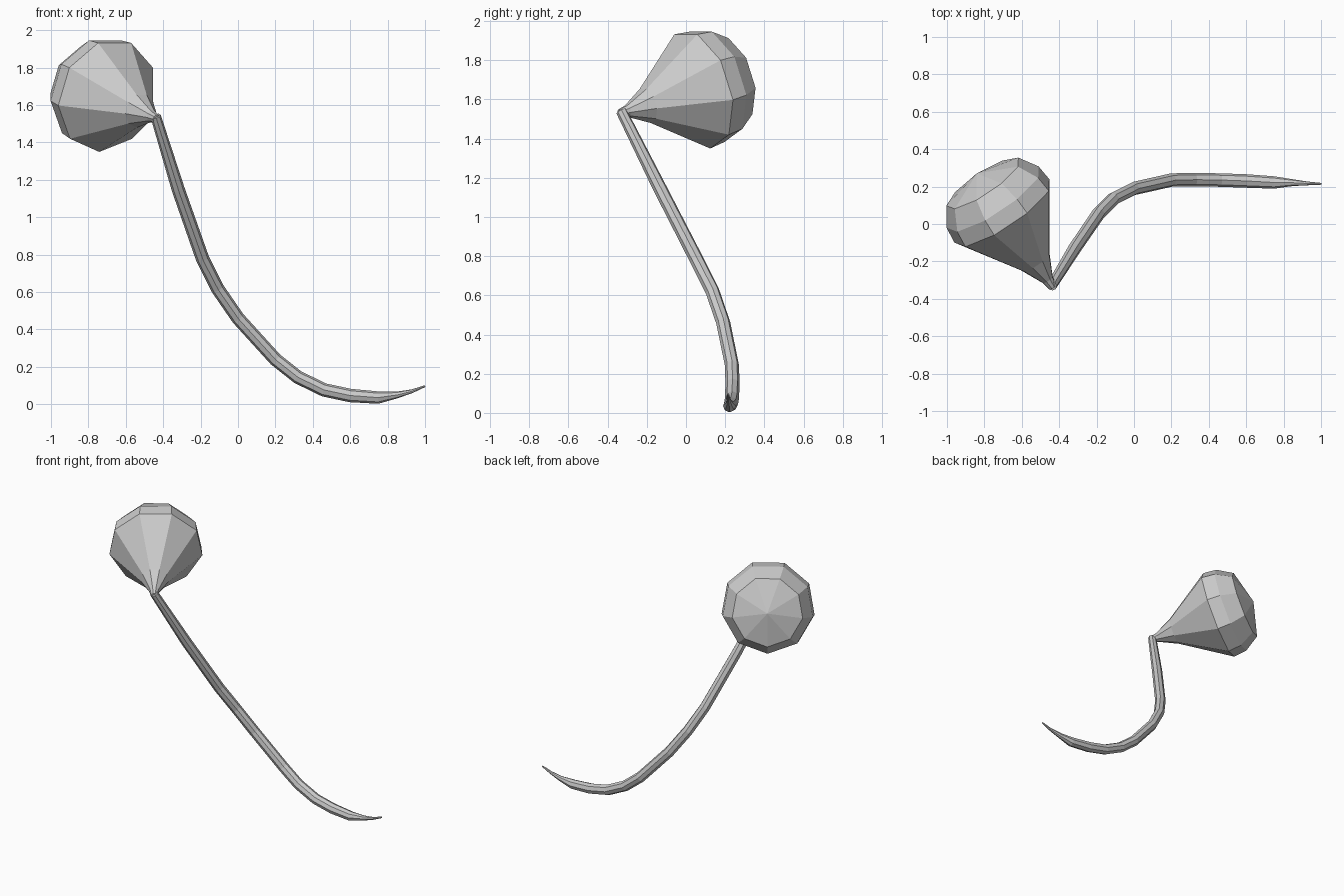
import bpy, bmesh
from math import sin, cos, tau
from mathutils import Vector

if "Cube" in bpy.data.objects:
    bpy.data.objects.remove(bpy.data.objects["Cube"])


def sweep(name, centres, radii, sides, ref):
    """Faceted tube through centres; vertex 0 of every ring points along ref."""
    pts = [Vector(p) for p in centres]
    bm = bmesh.new()
    rings = []
    for i, (p, r) in enumerate(zip(pts, radii)):
        a, b = pts[max(i - 1, 0)], pts[min(i + 1, len(pts) - 1)]
        t = (b - a).normalized()
        u = (ref - t * ref.dot(t)).normalized()
        v = t.cross(u)
        rings.append([bm.verts.new(p + r * (u * cos(tau * k / sides) + v * sin(tau * k / sides)))
                      for k in range(sides)])
    for lo, hi in zip(rings, rings[1:]):
        for k in range(sides):
            n = (k + 1) % sides
            bm.faces.new((lo[k], lo[n], hi[n], hi[k]))
    bm.faces.new(rings[0][::-1])
    bm.faces.new(rings[-1])
    bmesh.ops.remove_doubles(bm, verts=bm.verts, dist=0.0005)
    bmesh.ops.recalc_face_normals(bm, faces=bm.faces)
    me = bpy.data.meshes.new(name)
    bm.to_mesh(me)
    bm.free()
    ob = bpy.data.objects.new(name, me)
    bpy.context.collection.objects.link(ob)
    return ob


# Bowl: nine-sided flared cone closed by a shallow dome
tip = Vector((-0.44, -0.33, 1.53))
axis = (Vector((-0.70, 0.06, 1.65)) - tip).normalized()
profile = [(-0.01, 0.022), (0.04, 0.033), (0.16, 0.092), (0.483, 0.31),
           (0.575, 0.30), (0.68, 0.235), (0.745, 0.0001)]
sweep("bowl", [tip + axis * s for s, r in profile], [r for s, r in profile],
      9, Vector((0, 0, -1)))

# Stem: long curved octagonal tube tapering to a thin tip
path = [(-0.44, -0.33, 1.54), (-0.32, -0.135, 1.15), (-0.19, 0.055, 0.78),
        (-0.11, 0.135, 0.62), (0.0, 0.19, 0.46), (0.2, 0.235, 0.24),
        (0.32, 0.237, 0.145), (0.46, 0.235, 0.077), (0.6, 0.23, 0.047),
        (0.75, 0.222, 0.036), (0.85, 0.221, 0.05), (0.93, 0.217, 0.07),
        (1.0, 0.215, 0.097)]
radii = [0.028, 0.035, 0.036, 0.036, 0.036, 0.036, 0.036, 0.036, 0.036,
         0.033, 0.018, 0.01, 0.005]
sweep("stem", path, radii, 8, Vector((0, 1, 0)))
